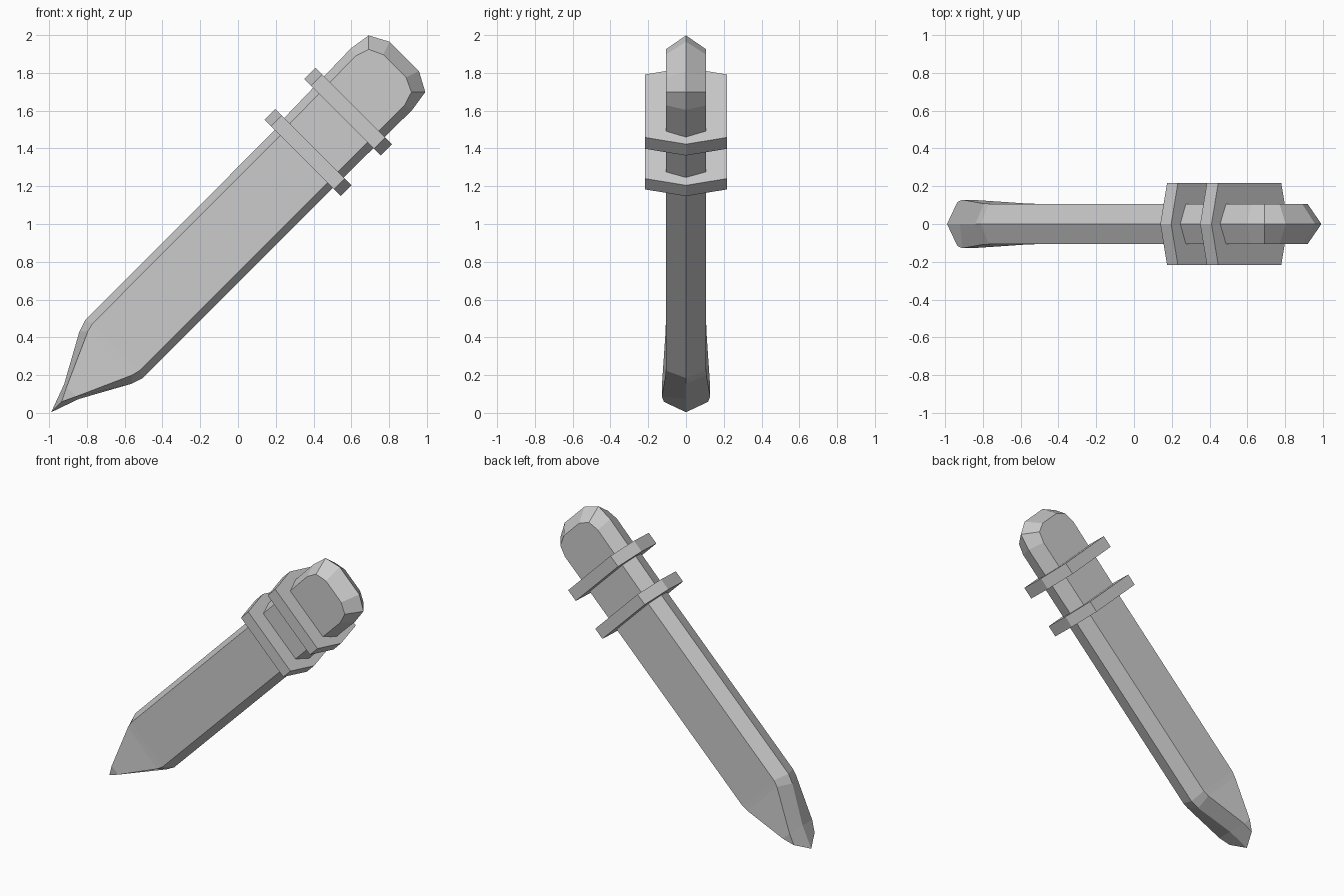
import bpy, bmesh, math

if "Cube" in bpy.data.objects:
    bpy.data.objects.remove(bpy.data.objects["Cube"])

S = math.sqrt(0.5)


def place(u, v, y):
    """u runs along the 45 degree axis, v across it, y is thickness."""
    return ((u - v) * S, y, (u + v) * S)


def make_object(name, bm):
    bmesh.ops.recalc_face_normals(bm, faces=bm.faces)
    mesh = bpy.data.meshes.new(name)
    bm.to_mesh(mesh)
    bm.free()
    obj = bpy.data.objects.new(name, mesh)
    bpy.context.collection.objects.link(obj)


def ridged_slab(name, stations):
    """Each station: centre v, ridge u, ridge half width, flat u, flat half width, half thickness."""
    bm = bmesh.new()
    rows = []
    for c, uo, wo, ui, wi, y in stations:
        rows.append([bm.verts.new(place(*p)) for p in (
            (uo, c + wo, 0), (ui, c + wi, -y), (ui, c - wi, -y),
            (uo, c - wo, 0), (ui, c - wi, y), (ui, c + wi, y))])
    for a, b in zip(rows, rows[1:]):
        for i in range(6):
            j = (i + 1) % 6
            bm.faces.new((a[i], a[j], b[j], b[i]))
    for r in (rows[0], rows[-1]):
        bm.faces.new((r[0], r[1], r[2], r[3]))
        bm.faces.new((r[3], r[4], r[5], r[0]))
    bmesh.ops.remove_doubles(bm, verts=bm.verts, dist=0.0005)
    make_object(name, bm)


def collar(name, u0, u1, c):
    """Hexagonal plate square to the axis."""
    outline = ((0.286, 0), (0.236, -0.216), (-0.236, -0.216),
               (-0.286, 0), (-0.236, 0.216), (0.236, 0.216))
    bm = bmesh.new()
    lo, hi = [[bm.verts.new(place(u, c + v, y)) for v, y in outline] for u in (u0, u1)]
    bm.faces.new(lo)
    bm.faces.new(hi)
    for i in range(6):
        j = (i + 1) % 6
        bm.faces.new((lo[i], lo[j], hi[j], hi[i]))
    make_object(name, bm)


# Blade with a pointed, slightly swollen tip
ridged_slab("blade", [
    (0.702, -0.697, 0.0, -0.619, 0.0, 0.117),
    (0.703, -0.544, 0.055, -0.544, 0.036, 0.128),
    (0.703, -0.290, 0.195, -0.255, 0.165, 0.108),
    (0.703, -0.226, 0.216, -0.210, 0.176, 0.107),
    (0.704, 1.235, 0.217, 1.235, 0.177, 0.107)])

# Handle with a chamfered end
ridged_slab("handle", [
    (0.708, 1.235, 0.222, 1.235, 0.180, 0.107),
    (0.712, 1.787, 0.230, 1.775, 0.184, 0.107),
    (0.712, 1.902, 0.212, 1.850, 0.160, 0.107),
    (0.712, 1.957, 0.110, 1.885, 0.085, 0.107)])

# Two collars between blade and handle
collar("lower_collar", 1.196, 1.277, 0.713)
collar("upper_collar", 1.497, 1.582, 0.716)
